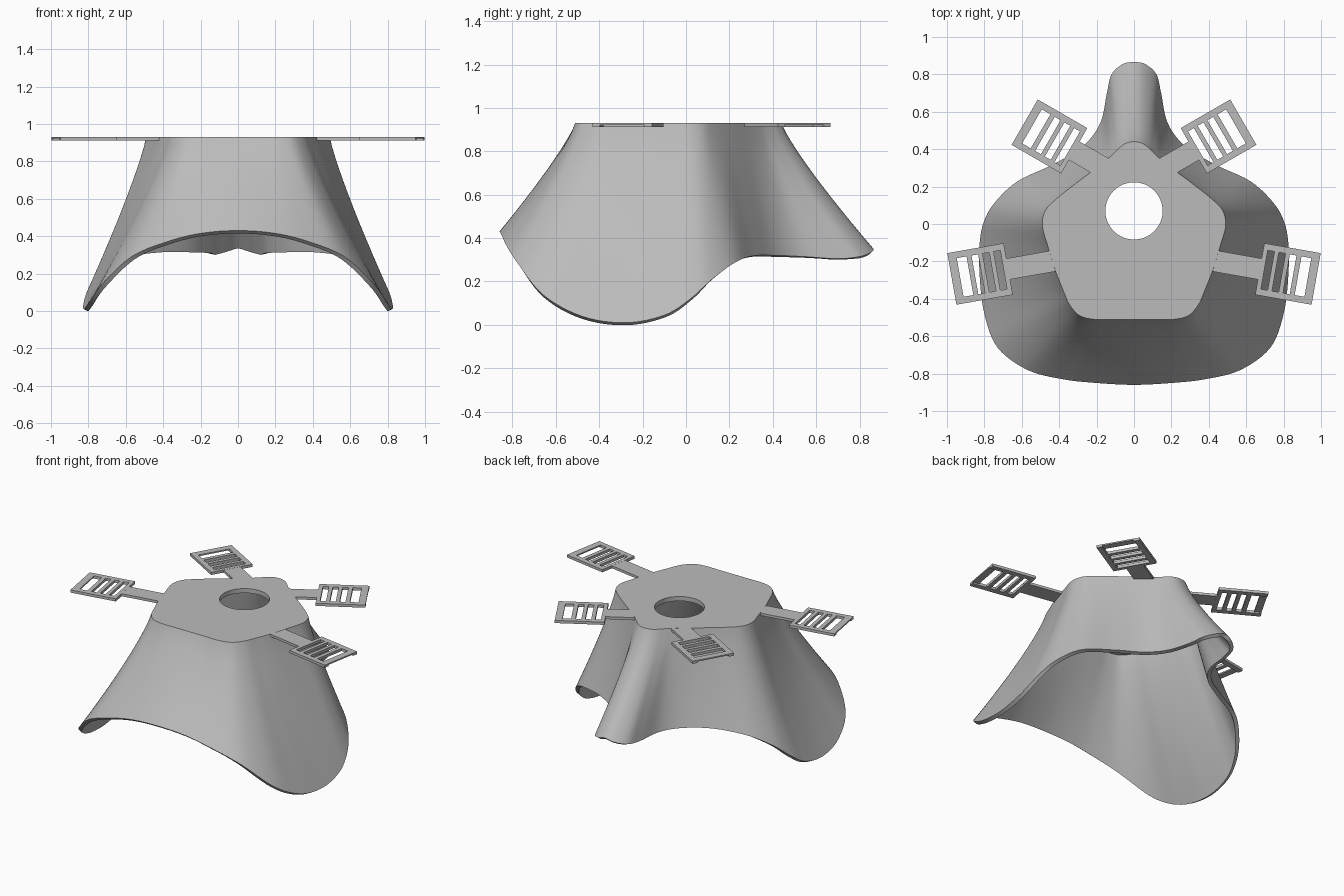
import bpy, bmesh, math
from mathutils import Vector, Matrix

cube = bpy.data.objects.get("Cube")
if cube:
    bpy.data.objects.remove(cube)

TOP = 0.93

grey = bpy.data.materials.new("plain grey")
grey.use_nodes = True
grey.diffuse_color = (0.5, 0.5, 0.5, 1)
grey.node_tree.nodes["Principled BSDF"].inputs["Base Color"].default_value = grey.diffuse_color


def add_object(name, mesh):
    mesh.materials.clear()
    mesh.materials.append(grey)
    obj = bpy.data.objects.new(name, mesh)
    bpy.context.collection.objects.link(obj)
    return obj


def flat_part(name, loops, top, thickness):
    """Flat sheet from an outer loop and hole loops."""
    curve = bpy.data.curves.new(name, "CURVE")
    curve.dimensions = "2D"
    curve.fill_mode = "BOTH"
    curve.extrude = thickness / 2
    for loop in loops:
        spline = curve.splines.new("POLY")
        spline.points.add(len(loop) - 1)
        for point, p in zip(spline.points, loop):
            point.co = (p[0], p[1], 0, 1)
        spline.use_cyclic_u = True
    temp = bpy.data.objects.new("temp", curve)
    bpy.context.collection.objects.link(temp)
    graph = bpy.context.evaluated_depsgraph_get()
    mesh = bpy.data.meshes.new_from_object(temp.evaluated_get(graph))
    bpy.data.objects.remove(temp)
    mesh.transform(Matrix.Translation((0, 0, top - thickness / 2)))
    bm = bmesh.new()
    bm.from_mesh(mesh)
    bmesh.ops.remove_doubles(bm, verts=bm.verts, dist=0.0001)
    bmesh.ops.recalc_face_normals(bm, faces=bm.faces)
    for face in bm.faces:
        face.smooth = False
    bm.to_mesh(mesh)
    bm.free()
    return add_object(name, mesh)


def smooth_loop(points, steps):
    """Closed Catmull-Rom curve through the points."""
    out, n = [], len(points)
    for i in range(n):
        a, b, c, d = (points[(i + k) % n] for k in (-1, 0, 1, 2))
        for s in range(steps):
            t = s / steps
            out.append(b + (c - a) * t / 2 + (a * 2 - b * 5 + c * 4 - d) * t * t / 2
                       + (b * 3 - a - c * 3 + d) * t ** 3 / 2)
    return out


# Half outline from front to back: rim x, y, z and matching top x, y
half = [
    (0, -.86, .43, 0, -.51), (.2, -.85, .415, .12, -.51), (.38, -.83, .37, .21, -.51),
    (.57, -.78, .29, .29, -.49), (.73, -.66, .14, .345, -.43), (.8, -.48, .04, .38, -.35),
    (.825, -.28, .01, .42, -.25), (.825, -.1, .045, .46, -.12), (.8, .02, .12, .49, -.01),
    (.74, .12, .21, .475, .07), (.62, .23, .29, .42, .13), (.43, .32, .32, .32, .21),
    (.27, .42, .32, .22, .285), (.18, .54, .315, .15, .34), (.145, .7, .305, .11, .375),
    (.12, .8, .315, .075, .41), (.06, .855, .335, .04, .433), (0, .865, .35, 0, .44),
]
full = half + [(-a, b, c, -d, e) for a, b, c, d, e in half[-2:0:-1]]
rim = smooth_loop([Vector(p[:3]) for p in full], 6)
crown = smooth_loop([Vector((p[3], p[4], TOP)) for p in full], 6)

# Skirt: loft from the crown outline down to the wavy rim
ROWS = 14
bm = bmesh.new()
rows = []
for r in range(ROWS + 1):
    t = r / ROWS
    row = []
    for a, b in zip(crown, rim):
        p = a.lerp(b, t ** 1.17)
        p.z = a.z + (b.z - a.z) * t
        row.append(bm.verts.new(p))
    rows.append(row)
count = len(rim)
for upper, lower in zip(rows, rows[1:]):
    for i in range(count):
        j = (i + 1) % count
        bm.faces.new((lower[i], lower[j], upper[j], upper[i]))
mesh = bpy.data.meshes.new("skirt")
bm.to_mesh(mesh)
bm.free()
skirt = add_object("skirt", mesh)
shell = skirt.modifiers.new("shell", "SOLIDIFY")
shell.thickness = 0.025
shell.offset = -1
bpy.context.view_layer.objects.active = skirt
skirt.select_set(True)
bpy.ops.object.modifier_apply(modifier="shell")
bpy.ops.object.shade_smooth_by_angle(angle=math.radians(40))

# Top plate with the round port
port = [(0.153 * math.cos(math.tau * i / 64), 0.07 + 0.153 * math.sin(math.tau * i / 64))
        for i in range(64)]
flat_part("top_plate", [crown, port], TOP, 0.03)


def box(u0, u1, v):
    return [(u0, -v), (u1, -v), (u1, v), (u0, v)]


# Four strap arms, each ending in a slotted buckle
EDGE, HALF_W, SLOT_W = 0.153, 0.14, 0.105
slots = [box(u - w, u + w, SLOT_W) for u, w in ((-.11, .018), (-.05, .018), (.01, .018))]
outer_slot = box(.055, .108, SLOT_W)
# The lower layer leaves the outer bar thin between two corner feet
feet = [(-EDGE, -HALF_W), (EDGE, -HALF_W), (EDGE, -SLOT_W), (.055, -SLOT_W),
        (.055, SLOT_W), (EDGE, SLOT_W), (EDGE, HALF_W), (-EDGE, HALF_W)]

for place, cx, cy, angle, reach in (("front", .823, -.267, -10, .42), ("back", .452, .468, 30, .33)):
    for side, sx in (("left", 1), ("right", -1)):
        c, s = math.cos(math.radians(angle)), math.sin(math.radians(angle))

        def put(loop):
            return [(sx * (cx + u * c - v * s), cy + u * s + v * c) for u, v in loop]

        name = f"{place}_{side}"
        flat_part(name + "_arm", [put(box(-reach, -EDGE + .005, .057))], TOP - .0005, .017)
        flat_part(name + "_buckle", [put(k) for k in [box(-EDGE, EDGE, HALF_W), outer_slot] + slots],
                  TOP, .009)
        flat_part(name + "_buckle_feet", [put(k) for k in [feet] + slots], TOP - .009, .009)
